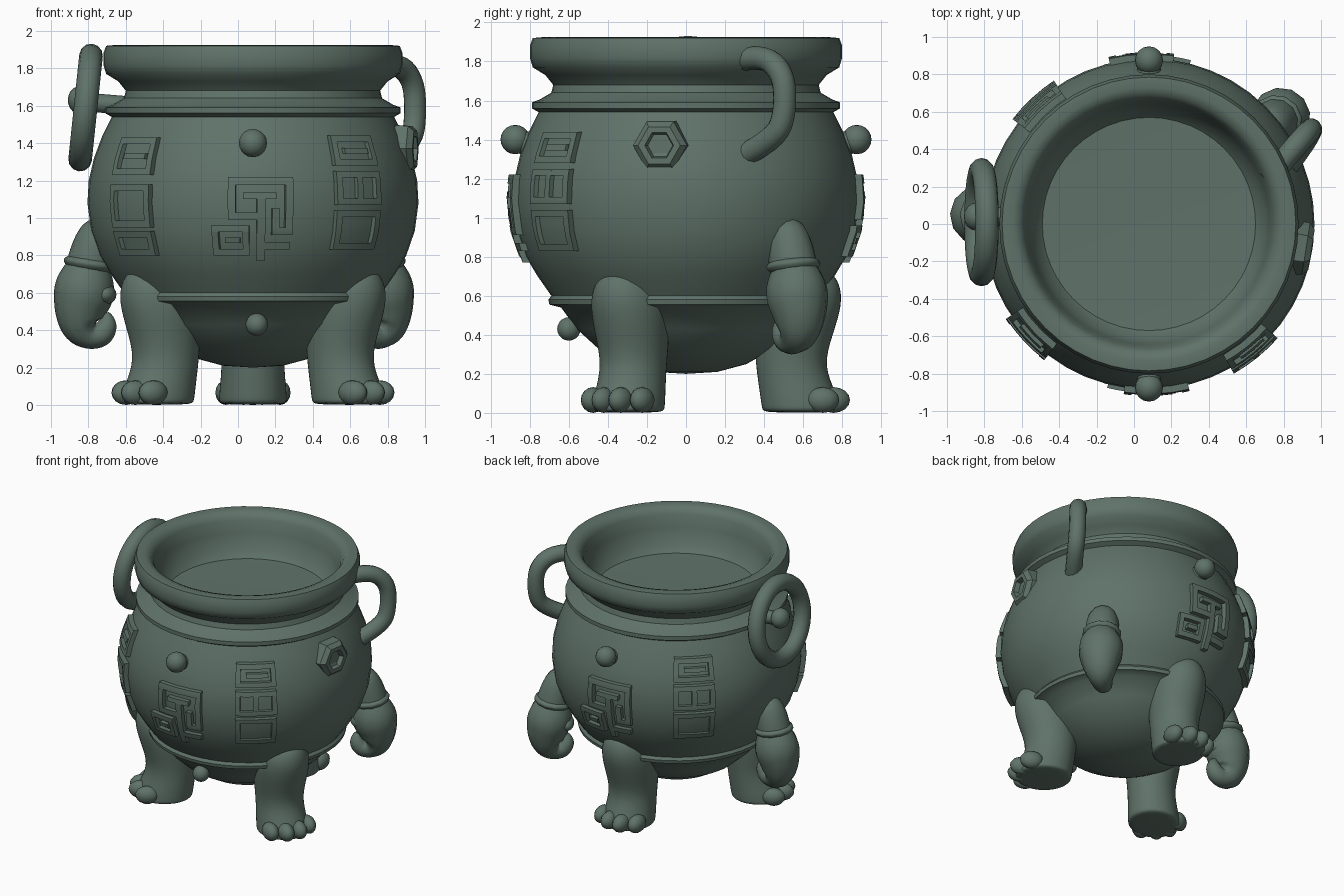
import bpy, bmesh
from math import sin, cos, pi, radians
from mathutils import Vector

if "Cube" in bpy.data.objects:
    bpy.data.objects.remove(bpy.data.objects["Cube"])

CX = 0.08  # axis of the pot

mat = bpy.data.materials.new("patina_green")
mat.use_nodes = True
COLOR = (0.115, 0.17, 0.142, 1)
mat.diffuse_color = COLOR
mat.node_tree.nodes["Principled BSDF"].inputs["Base Color"].default_value = COLOR


def place(a, r, t, z):
    """Point at angle a, distance r out, t sideways, height z."""
    return Vector((CX + r * cos(a) - t * sin(a), r * sin(a) + t * cos(a), z))


def finish(bm, name, smooth=40, subsurf=0):
    bmesh.ops.recalc_face_normals(bm, faces=bm.faces)
    me = bpy.data.meshes.new(name)
    bm.to_mesh(me)
    bm.free()
    ob = bpy.data.objects.new(name, me)
    bpy.context.collection.objects.link(ob)
    me.materials.append(mat)
    if subsurf:
        mod = ob.modifiers.new("round", "SUBSURF")
        mod.levels = mod.render_levels = subsurf
    bpy.ops.object.select_all(action="DESELECT")
    ob.select_set(True)
    bpy.context.view_layer.objects.active = ob
    bpy.ops.object.shade_smooth_by_angle(angle=radians(smooth))
    return ob


def loft(bm, rings, cap=True):
    loops = [[bm.verts.new(p) for p in ring] for ring in rings]
    n = len(loops[0])
    for lo, hi in zip(loops, loops[1:]):
        for i in range(n):
            j = (i + 1) % n
            bm.faces.new((lo[i], lo[j], hi[j], hi[i]))
    if cap:
        bm.faces.new(loops[0])
        bm.faces.new(loops[-1])


def tube(name, points):
    """Smooth tube through (position, radius) pairs."""
    cu = bpy.data.curves.new(name, "CURVE")
    cu.dimensions = "3D"
    cu.bevel_depth = 1
    cu.bevel_resolution = 4
    cu.use_fill_caps = True
    sp = cu.splines.new("NURBS")
    sp.points.add(len(points) - 1)
    for pt, (co, r) in zip(sp.points, points):
        pt.co = (*co, 1)
        pt.radius = r
    sp.order_u = min(3, len(points))
    sp.use_endpoint_u = True
    sp.resolution_u = 5
    cu.materials.append(mat)
    ob = bpy.data.objects.new(name, cu)
    bpy.context.collection.objects.link(ob)


def ball(name, co, scale, a=0, seg=16):
    bm = bmesh.new()
    bmesh.ops.create_uvsphere(bm, u_segments=seg, v_segments=seg // 2 + 2, radius=1)
    bmesh.ops.scale(bm, vec=scale, verts=bm.verts)
    ob = finish(bm, name, 60)
    ob.location = co
    ob.rotation_euler.z = a


# Pot: outer profile from the bottom up, then the inside down to the floor
OUTER = [(0, .2), (.16, .21), (.31, .25), (.45, .33), (.56, .43), (.64, .54),
         (.70, .555), (.705, .58), (.69, .6), (.76, .7), (.82, .8), (.865, .93),
         (.885, 1.08), (.878, 1.2), (.85, 1.32), (.805, 1.44), (.755, 1.54),
         (.79, 1.56), (.79, 1.59), (.75, 1.605), (.69, 1.64), (.68, 1.68),
         (.72, 1.73), (.785, 1.77), (.8, 1.82), (.8, 1.88), (.785, 1.92)]
INNER = [(.73, 1.925), (.69, 1.91), (.665, 1.87), (.645, 1.78), (.615, 1.66),
         (.57, 1.61), (.3, 1.6), (0, 1.6)]
bm = bmesh.new()
SEG = 48
loft(bm, [[place(2 * pi * i / SEG, r, 0, z) for i in range(SEG)]
          for r, z in OUTER + INNER], cap=False)
bmesh.ops.remove_doubles(bm, verts=bm.verts, dist=.0001)
finish(bm, "pot", 45)


def body_radius(z):
    for (r0, z0), (r1, z1) in zip(OUTER, OUTER[1:]):
        if z0 <= z <= z1:
            return r0 + (r1 - r0) * (z - z0) / (z1 - z0)


# Raised bars that follow the curve of the pot
def bar(bm, a, u0, u1, z0, z1, h=.035):
    levels = [z0 + (z1 - z0) * k / 3 for k in range(4)]
    section = [(h, z) for z in levels] + [(-.03, z) for z in reversed(levels)]
    angles = [a + (u0 + (u1 - u0) * k / 4) / .88 for k in range(5)]
    loft(bm, [[place(b, body_radius(z) + d, 0, z) for d, z in section] for b in angles])


def frame(bm, a, u0, u1, z0, z1, w=.035):
    bar(bm, a, u0, u1, z0, z0 + w)
    bar(bm, a, u0, u1, z1 - w, z1)
    bar(bm, a, u0, u0 + w, z0 + w, z1 - w)
    bar(bm, a, u1 - w, u1, z0 + w, z1 - w)


# Front and back key-pattern reliefs with the round knobs above them
for side, a in (("front", -pi / 2), ("back", pi / 2)):
    bm = bmesh.new()
    for b in ((-.13, .21, 1.175, 1.22), (.17, .21, .95, 1.175), (-.13, -.09, 1.03, 1.175),
              (-.05, .12, 1.1, 1.135), (-.13, .02, .99, 1.03), (.02, .065, .77, 1.1),
              (.1, .21, .91, .95), (.1, .14, .95, 1.05), (.065, .2, .83, .87)):
        bar(bm, a, *b)
    frame(bm, a, -.22, -.02, .8, .96)
    bar(bm, a, -.15, -.07, .865, .895)
    finish(bm, side + "_key_relief", 30)
    ball(side + "_knob", place(a, .875, 0, 1.4), (.075, .075, .075), a)
    tube(side + "_knob_stem", [(place(a, .76, 0, 1.36), .08), (place(a, .82, 0, 1.38), .065),
                               (place(a, .87, 0, 1.4), .05)])
ball("lower_knob", place(-pi / 2, .6, .02, .43), (.06, .06, .06))

# Columns of three framed tiles
TILES = [(.83, 1.04), (1.07, 1.25), (1.28, 1.44)]
TILES_ALT = [(.8, .93), (.95, 1.18), (1.23, 1.43)]
for name, deg, tiles in (("front_left", -51, TILES), ("front_right", 223, TILES_ALT),
                         ("back_right", 133, TILES)):
    bm = bmesh.new()
    a = radians(deg)
    for k, (z0, z1) in enumerate(tiles):
        frame(bm, a, -.145, .145, z0, z1)
        bar(bm, a, -.12, .12, z0 + .02, z1 - .02, .009)
        mid = (z0 + z1) / 2
        if k == 1 and tiles is TILES:
            bar(bm, a, -.018, .018, z0, z1)
        if k == 2:
            bar(bm, a, -.07, .09, mid - .015, mid + .015)
    finish(bm, name + "_tiles", 30)

# Hexagonal boss with a sunken middle
bm = bmesh.new()
A = radians(-9)
loft(bm, [[place(A, d, r * cos(i * pi / 3), 1.37 + r * sin(i * pi / 3)) for i in range(6)]
          for d, r in ((.78, .145), (.85, .14), (.88, .11), (.88, .075), (.845, .065))])
finish(bm, "hexagon_boss", 30)

# Three legs with toes
LEG = [(0, .39, .79, .18), (.02, .38, .8, .19), (.1, .37, .78, .185), (.24, .35, .71, .17),
       (.4, .34, .76, .195), (.55, .35, .81, .205), (.66, .4, .8, .175), (.74, .5, .74, .09)]
for name, deg in (("front_left", -30), ("back", 90), ("front_right", 210)):
    a = radians(deg)
    bm = bmesh.new()
    N = 12
    loft(bm, [[place(a, (r0 + r1) / 2 + (r1 - r0) / 2 * cos(2 * pi * i / N),
                     w * sin(2 * pi * i / N), z) for i in range(N)]
              for z, r0, r1, w in LEG])
    finish(bm, name + "_leg", 60, subsurf=2)
    for k, t in enumerate((-.145, -.05, .05, .145)):
        out = .755 if k in (1, 2) else .7
        ball(f"{name}_toe_{k + 1}", place(a, out, t, .066), (.085, .056, .066), a, 12)

# Two arms ending in curled mitts
for name, deg in (("left", 39), ("right", 177)):
    a = radians(deg)
    tube(name + "_arm", [(place(a, r, 0, z), w) for r, z, w in
                         ((.76, 1.0, .03), (.8, .95, .09), (.85, .86, .12), (.875, .74, .125))])
    tube(name + "_cuff", [(place(a, r, 0, z), w) for r, z, w in
                          ((.87, .785, .11), (.872, .77, .14), (.877, .74, .14), (.88, .72, .11))])
    tube(name + "_mitt", [(place(a, r, 0, z), w) for r, z, w in
                          ((.88, .77, .1), (.89, .7, .145), (.905, .6, .165), (.925, .5, .14),
                           (.915, .41, .11), (.86, .365, .07), (.8, .38, .065),
                           (.775, .45, .05), (.79, .49, .02))])
    ball(name + "_thumb", place(a, .79, .02, .59), (.06, .1, .055), a)

# Hanging ring and the pin that carries it
bpy.ops.mesh.primitive_torus_add(location=(-.815, .01, 1.59), rotation=(0, radians(96), 0),
                                 major_radius=.28, minor_radius=.063,
                                 major_segments=32, minor_segments=12)
ring = bpy.context.object
ring.name = "hanging_ring"
ring.data.materials.append(mat)
bpy.ops.object.shade_smooth()
tube("ring_pin", [(place(pi, .66, -.04, 1.6), .05), (place(pi, .9, -.04, 1.62), .05)])
ball("ring_pin_head", place(pi, .925, -.04, 1.63), (.065, .075, .075))

# Fixed loop handle
tube("loop_handle", [(Vector(p), .06) for p in
                     ((.72, .24, 1.8), (.84, .39, 1.84), (.94, .5, 1.74), (.95, .51, 1.55),
                      (.93, .46, 1.4), (.8, .28, 1.31))])
